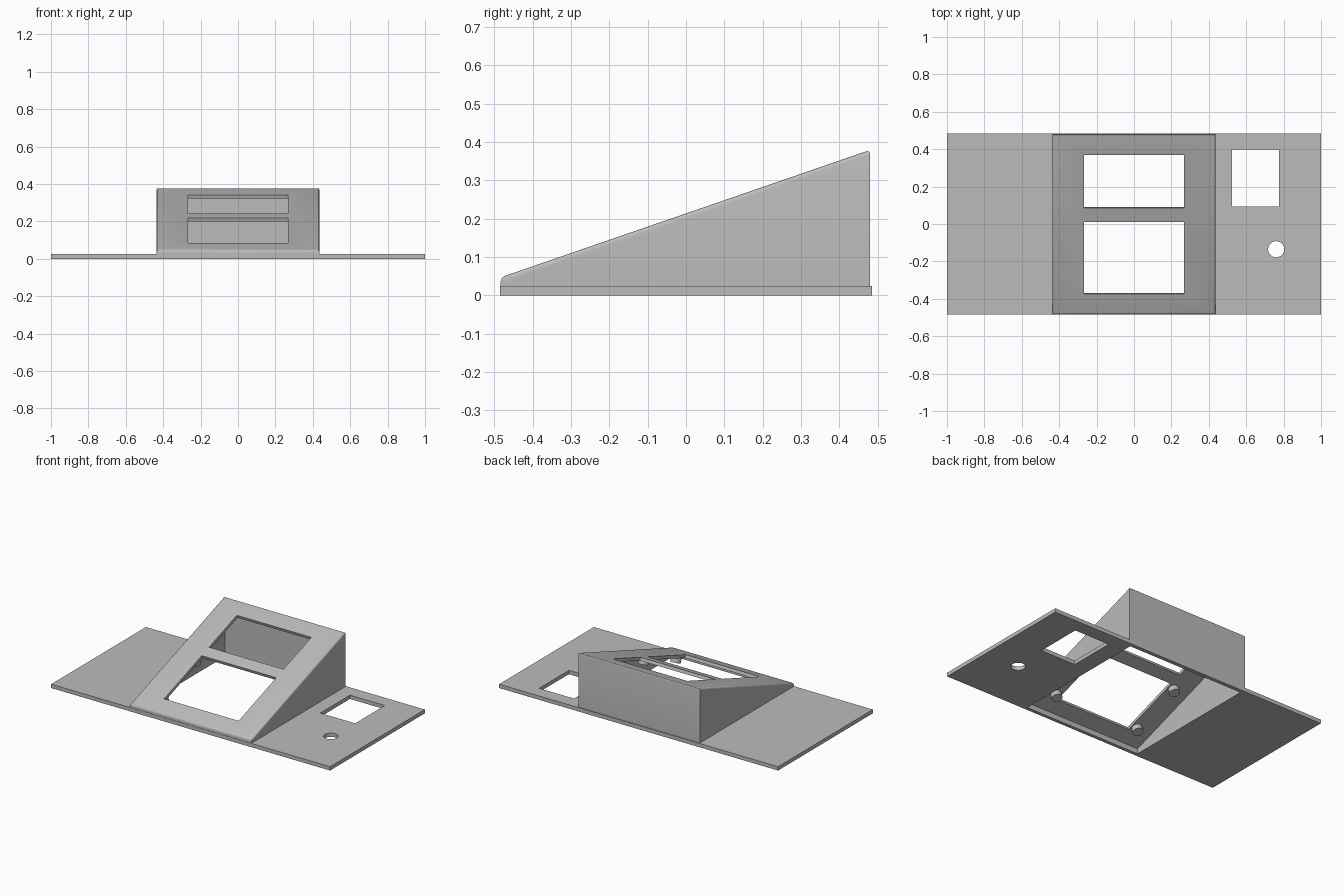
import bpy, bmesh, math
from mathutils import Matrix, Vector

cube = bpy.data.objects.get("Cube")
if cube:
    bpy.data.objects.remove(cube, do_unlink=True)

grey = bpy.data.materials.new("light grey plastic")
grey.use_nodes = True
colour = (0.5, 0.5, 0.5, 1)
grey.diffuse_color = colour
grey.node_tree.nodes["Principled BSDF"].inputs["Base Color"].default_value = colour

# Main dimensions
HALF_W, FRONT, BACK = 0.435, -0.483, 0.48
PLATE_T, WALL = 0.025, 0.02
LOW, HIGH = 0.047, 0.379
ANGLE = math.atan2(HIGH - LOW, BACK - FRONT)
NORMAL = Vector((0, -math.sin(ANGLE), math.cos(ANGLE)))


def slope_z(y):
    return LOW + math.tan(ANGLE) * (y - FRONT)


def make_object(name, bm):
    bmesh.ops.recalc_face_normals(bm, faces=bm.faces)
    mesh = bpy.data.meshes.new(name)
    bm.to_mesh(mesh)
    bm.free()
    mesh.materials.append(grey)
    obj = bpy.data.objects.new(name, mesh)
    bpy.context.collection.objects.link(obj)
    return obj


def box(name, x0, x1, y0, y1, z0, z1, matrix=Matrix()):
    bm = bmesh.new()
    bmesh.ops.create_cube(bm, size=1)
    bmesh.ops.scale(bm, vec=(x1 - x0, y1 - y0, z1 - z0), verts=bm.verts)
    bmesh.ops.translate(bm, vec=((x0 + x1) / 2, (y0 + y1) / 2, (z0 + z1) / 2), verts=bm.verts)
    bm.transform(matrix)
    return make_object(name, bm)


def cylinder(name, radius, depth, matrix, sides=32):
    bm = bmesh.new()
    bmesh.ops.create_cone(bm, cap_ends=True, segments=sides, radius1=radius,
                          radius2=radius, depth=depth, matrix=matrix)
    return make_object(name, bm)


def prism(name, profile, half_width, round_slope=0):
    """Extrude a (y, z) profile across x; optionally round the sloping top's rim."""
    bm = bmesh.new()
    face = bm.faces.new([bm.verts.new((-half_width, y, z)) for y, z in profile])
    out = bmesh.ops.extrude_face_region(bm, geom=[face])
    moved = [v for v in out["geom"] if isinstance(v, bmesh.types.BMVert)]
    bmesh.ops.translate(bm, vec=(2 * half_width, 0, 0), verts=moved)
    bmesh.ops.recalc_face_normals(bm, faces=bm.faces)
    if round_slope:
        top = max(bm.faces, key=lambda f: f.normal.dot(NORMAL))
        bmesh.ops.bevel(bm, geom=list(top.edges), offset=round_slope, segments=4,
                        profile=0.5, affect='EDGES')
    return make_object(name, bm)


def cut(obj, cutters):
    for cutter in cutters:
        mod = obj.modifiers.new("cut", 'BOOLEAN')
        mod.operation, mod.solver, mod.object = 'DIFFERENCE', 'EXACT', cutter
    bpy.context.view_layer.update()
    result = obj.evaluated_get(bpy.context.evaluated_depsgraph_get())
    mesh = bpy.data.meshes.new_from_object(result)
    obj.modifiers.clear()
    obj.data = mesh


def on_slope(x, y, depth=0):
    """Frame lying in the sloping panel, sunk by depth along its normal."""
    centre = Vector((x, y, slope_z(y))) - NORMAL * depth
    return Matrix.Translation(centre) @ Matrix.Rotation(ANGLE, 4, 'X')


# Base plate and sloping cover
base_plate = box("base_plate", -1, 1, -0.485, 0.485, 0, PLATE_T)
cover = prism("sloped_cover", [(FRONT, PLATE_T), (BACK, PLATE_T), (BACK, HIGH), (FRONT, LOW)],
              HALF_W, 0.011)

# Hollow inside, open at the bottom
drop = WALL / math.cos(ANGLE)
y0, y1 = FRONT + WALL, BACK - WALL
cavity = prism("cavity_cutter", [(y0, -0.1), (y1, -0.1), (y1, slope_z(y1) - drop),
                                 (y0, slope_z(y0) - drop)], HALF_W - WALL)

# Panel windows cut square to the slope
windows = []
for low_y, high_y in ((-0.375, 0.01), (0.085, 0.37)):
    half = (high_y - low_y) / 2 / math.cos(ANGLE)
    windows.append(box("window_cutter", -0.267, 0.267, -half, half, -0.04, 0.04,
                       on_slope(0, (low_y + high_y) / 2)))

# Openings in the plate
square_hole = box("square_hole_cutter", 0.525, 0.775, 0.093, 0.397, -0.1, 0.1)
round_hole = cylinder("round_hole_cutter", 0.043, 0.2, Matrix.Translation((0.76, -0.135, 0)), 48)

cut(base_plate, [cavity, square_hole, round_hole])
cut(cover, [cavity] + windows)

# Mounting posts under the panel, around the lower window
posts = []
for x in (-0.305, 0.305):
    for y, row in ((-0.345, "front"), (-0.015, "rear")):
        side = "left" if x > 0 else "right"
        posts.append(cylinder(f"{row}_{side}_mounting_post", 0.032, 0.035,
                              on_slope(x, y, WALL + 0.0165)))

for cutter in [cavity, square_hole, round_hole] + windows:
    bpy.data.objects.remove(cutter, do_unlink=True)

# Smooth the rounded rims, keep the corners sharp
for obj in [base_plate, cover] + posts:
    bpy.ops.object.select_all(action='DESELECT')
    obj.select_set(True)
    bpy.context.view_layer.objects.active = obj
    bpy.ops.object.shade_smooth_by_angle(angle=math.radians(30))
